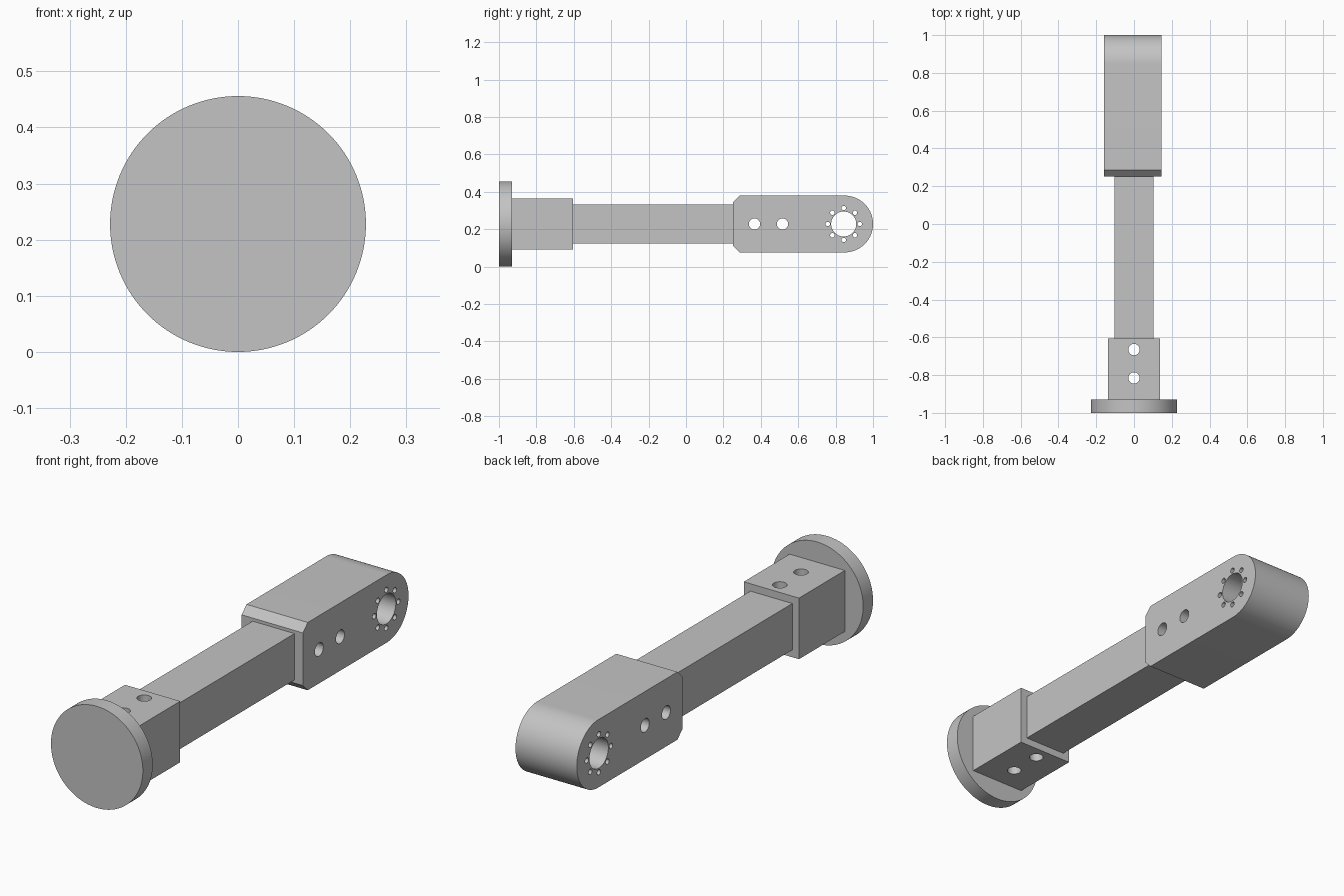
import bpy, bmesh, math
from mathutils import Matrix, Vector

old = bpy.data.objects.get("Cube")
if old:
    bpy.data.objects.remove(old)

MID = 0.228      # height of the arm's long axis
GREY = (0.55, 0.55, 0.55, 1)

metal = bpy.data.materials.new("plain grey")
metal.use_nodes = True
metal.diffuse_color = GREY
metal.node_tree.nodes["Principled BSDF"].inputs["Base Color"].default_value = GREY


def finish(name, bm):
    bmesh.ops.recalc_face_normals(bm, faces=bm.faces)
    mesh = bpy.data.meshes.new(name)
    bm.to_mesh(mesh)
    bm.free()
    mesh.materials.append(metal)
    obj = bpy.data.objects.new(name, mesh)
    bpy.context.collection.objects.link(obj)
    return obj


def square_bar(name, half, y0, y1):
    bm = bmesh.new()
    size = Matrix.Diagonal((2 * half, y1 - y0, 2 * half, 1))
    place = Matrix.Translation((0, (y0 + y1) / 2, MID))
    bmesh.ops.create_cube(bm, size=1, matrix=place @ size)
    return finish(name, bm)


def add_cylinder(bm, axis, centre, radius, depth, sides=48):
    turn = Vector((0, 0, 1)).rotation_difference(Vector(axis)).to_matrix().to_4x4()
    bmesh.ops.create_cone(bm, cap_ends=True, segments=sides, radius1=radius, radius2=radius,
                          depth=depth, matrix=Matrix.Translation(centre) @ turn)


def drill(obj, axis, holes):
    """Cut (y, z, radius) holes right through a part along an axis."""
    bm = bmesh.new()
    for y, z, radius in holes:
        add_cylinder(bm, axis, (0, y, z), radius, 1)
    cutter = finish(obj.name + "_cutter", bm)
    mod = obj.modifiers.new("holes", 'BOOLEAN')
    mod.operation = 'DIFFERENCE'
    mod.solver = 'EXACT'
    mod.object = cutter
    bpy.context.view_layer.objects.active = obj
    bpy.ops.object.modifier_apply(modifier=mod.name)
    bpy.data.objects.remove(cutter)


# Round end flange
bm = bmesh.new()
add_cylinder(bm, (0, 1, 0), (0, -0.965, MID), 0.228, 0.07, 128)
flange = finish("end_flange", bm)

# Square collar with two vertical bolt holes, and the beam it holds
collar = square_bar("collar", 0.137, -0.935, -0.605)
drill(collar, (0, 0, 1), [(-0.815, MID, 0.03), (-0.665, MID, 0.03)])
beam = square_bar("beam", 0.104, -0.62, 0.27)

# Rounded head: chamfered at the beam, semicircular at the far end
R, CHAMFER, START, PIVOT = 0.152, 0.034, 0.252, 0.848
profile = [(START + CHAMFER, R), (START, R - CHAMFER),
           (START, CHAMFER - R), (START + CHAMFER, -R)]
for i in range(49):
    a = math.pi * (i / 48 - 0.5)
    profile.append((PIVOT + R * math.cos(a), R * math.sin(a)))
bm = bmesh.new()
side = bm.faces.new([bm.verts.new((-0.158, y, MID + z)) for y, z in profile])
grown = bmesh.ops.extrude_face_region(bm, geom=[side])["geom"]
bmesh.ops.translate(bm, vec=(0.304, 0, 0),
                    verts=[v for v in grown if isinstance(v, bmesh.types.BMVert)])
head = finish("pivot_head", bm)

# Bolt holes, pivot bore and its ring of small holes
BORE = 0.843
holes = [(0.366, MID, 0.03), (0.516, MID, 0.03), (BORE, MID, 0.067)]
for i in range(8):
    a = math.tau * i / 8
    holes.append((BORE + 0.0855 * math.cos(a), MID + 0.0855 * math.sin(a), 0.012))
drill(head, (1, 0, 0), holes)

# Smooth the round walls, keep the edges crisp
bpy.ops.object.select_all(action='DESELECT')
for obj in (flange, collar, beam, head):
    obj.select_set(True)
bpy.context.view_layer.objects.active = flange
bpy.ops.object.shade_smooth_by_angle(angle=math.radians(30))
